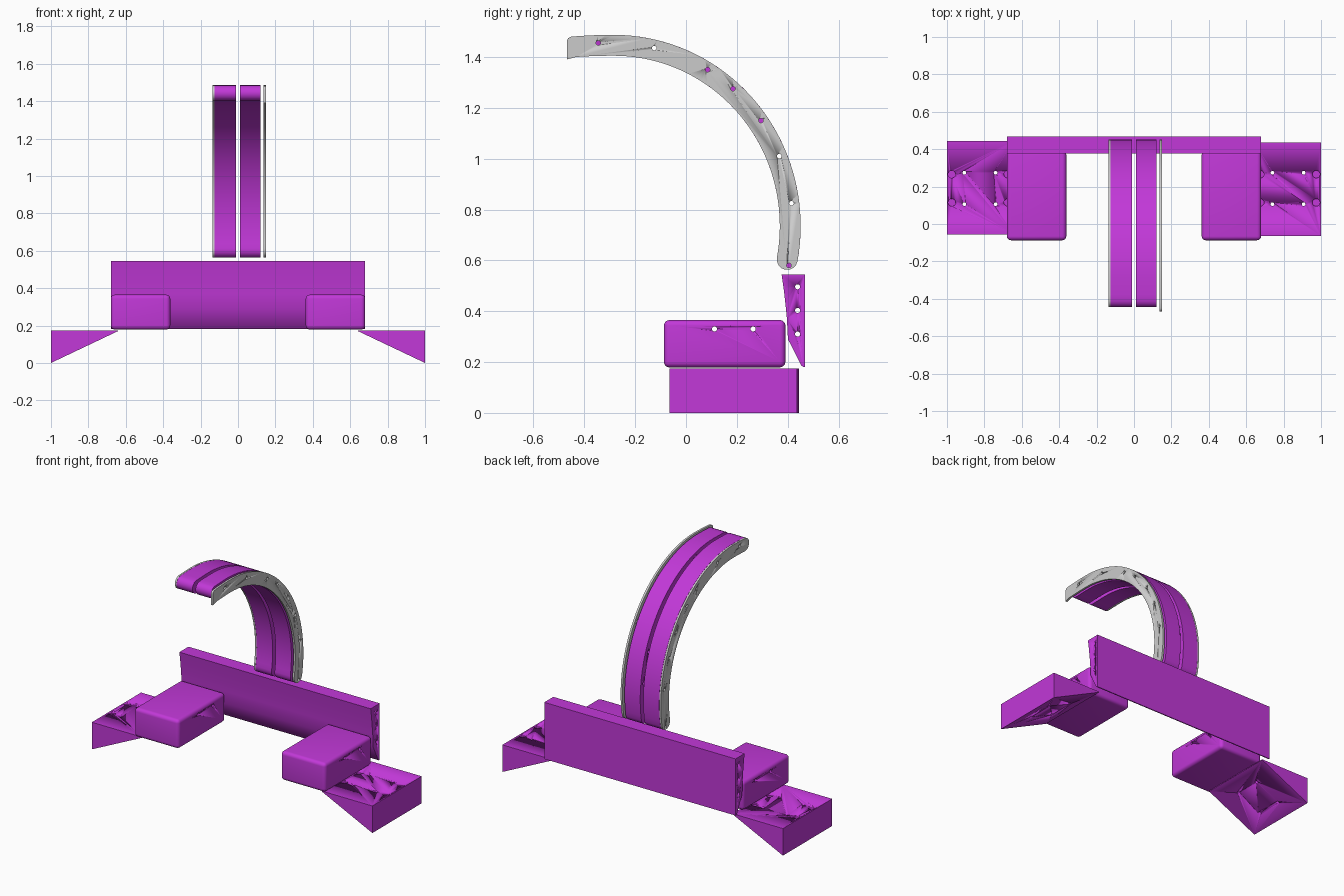
import bpy, bmesh
from math import sin, cos, pi, radians
from mathutils import Matrix, Vector

if "Cube" in bpy.data.objects:
    bpy.data.objects.remove(bpy.data.objects["Cube"])

purple = bpy.data.materials.new("purple")
purple.diffuse_color = (0.54, 0.04, 0.69, 1)
purple.use_nodes = True
purple.node_tree.nodes["Principled BSDF"].inputs["Base Color"].default_value = purple.diffuse_color


def add_object(name, bm, mat=None, angle=30):
    bmesh.ops.recalc_face_normals(bm, faces=bm.faces[:])
    me = bpy.data.meshes.new(name)
    bm.to_mesh(me)
    bm.free()
    ob = bpy.data.objects.new(name, me)
    bpy.context.collection.objects.link(ob)
    if mat:
        me.materials.append(mat)
    bpy.ops.object.select_all(action='DESELECT')
    ob.select_set(True)
    bpy.context.view_layer.objects.active = ob
    bpy.ops.object.shade_smooth_by_angle(angle=radians(angle))
    return ob


def extrude(points, direction):
    """Extrude a closed outline along a vector."""
    bm = bmesh.new()
    f = bm.faces.new([bm.verts.new(p) for p in points])
    r = bmesh.ops.extrude_face_region(bm, geom=[f], use_keep_orig=True)
    verts = [g for g in r["geom"] if isinstance(g, bmesh.types.BMVert)]
    bmesh.ops.translate(bm, verts=verts, vec=direction)
    return bm


def drill(ob, holes):
    """holes: (centre, radius, length, axis) cylinders cut from ob."""
    bm = bmesh.new()
    for c, r, length, axis in holes:
        rot = Matrix.Rotation(pi / 2, 4, 'Y') if axis == 'X' else Matrix()
        bmesh.ops.create_cone(bm, cap_ends=True, segments=20, radius1=r, radius2=r,
                              depth=length, matrix=Matrix.Translation(c) @ rot)
    cutter = add_object("hole_cutter", bm)
    cutter.hide_render = True
    mod = ob.modifiers.new("holes", 'BOOLEAN')
    mod.object = cutter
    mod.solver = 'EXACT'
    bpy.context.view_layer.objects.active = ob
    bpy.ops.object.modifier_apply(modifier=mod.name)
    bpy.data.objects.remove(cutter)


# Arch side profile: band of constant width along a slightly flattened arc
CY, CZ, HALF = -0.285, 0.735, 0.041


def arc(t, off=0):
    a = radians(t)
    r = 0.695 + 0.016 * sin(a) ** 2 + 0.25 * max(0, a - pi / 2) ** 2 + off
    return (CY + r * cos(a), CZ + r * sin(a))


def cap(t, start):
    """Half-circle end cap points at arc angle t."""
    y, z = arc(t)
    return [(y + HALF * cos(radians(start + k * 22.5)), z + HALF * sin(radians(start + k * 22.5)))
            for k in range(1, 8)]


def arch_outline(t1, end):
    t0, n = -10.9, 44
    ts = [t0 + (t1 - t0) * i / n for i in range(n + 1)]
    return ([arc(t, HALF) for t in ts] + end + [arc(t, -HALF) for t in reversed(ts)]
            + cap(t0, t0 + 180))


round_arch = arch_outline(99.6, cap(99.6, 99.6))
square_arch = arch_outline(102.5, [(-0.456, 1.478), (-0.463, 1.474), (-0.468, 1.466), (-0.469, 1.458),
                                   (-0.469, 1.39)])
through = [(-0.125, 1.435), (0.367, 1.01), (0.415, 0.825)]
plate_only = [(-0.345, 1.455), (0.085, 1.35), (0.185, 1.275), (0.295, 1.15), (0.405, 0.58)]

for name, outline, x0, x1, mat, holes in (
        ("arch_plate_left", round_arch, -0.137, -0.126, None, through + plate_only),
        ("arch_strip_left", round_arch, -0.125, -0.012, purple, through),
        ("arch_strip_right", round_arch, 0.01, 0.121, purple, through),
        ("arch_plate_right", square_arch, 0.136, 0.149, None, through + plate_only)):
    ob = add_object(name, extrude([(x0, y, z) for y, z in outline], (x1 - x0, 0, 0)), mat)
    drill(ob, [(Vector(((x0 + x1) / 2, y, z)), 0.009, 0.3, 'X') for y, z in holes])

# Cross bar with concave front face
bar_profile = [(0.468, 0.545), (0.376, 0.545), (0.384, 0.49), (0.391, 0.43), (0.397, 0.37),
               (0.401, 0.29), (0.453, 0.187), (0.461, 0.181), (0.468, 0.181)]
bar = add_object("cross_bar", extrude([(-0.68, y, z) for y, z in bar_profile], (1.36, 0, 0)), purple)
drill(bar, [(Vector((0, 0.439, z)), 0.01, 3, 'X') for z in (0.31, 0.403, 0.496)])

for side, s in (("left", -1), ("right", 1)):
    # Rounded block
    bm = bmesh.new()
    bmesh.ops.create_cube(bm, size=1, matrix=Matrix.Translation((s * 0.521, 0.152, 0.272))
                          @ Matrix.Diagonal((0.318, 0.478, 0.186, 1)))
    bmesh.ops.bevel(bm, geom=bm.edges[:], offset=0.022, segments=5, profile=0.5, affect='EDGES')
    block = add_object("block_" + side, bm, purple, 35)
    drill(block, [(Vector((s * 0.52, y, 0.33)), 0.01, 1, 'X') for y in (0.112, 0.264)])

    # Wedge foot with screw holes and shallow round recesses
    y0 = -0.064 if s > 0 else -0.056
    tri = [(s * 0.642, y0, 0.174), (s, y0, 0.174), (s, y0, 0), (s * 0.642, y0, 0.17)]
    foot = add_object("wedge_foot_" + side, extrude(tri, (0, 0.5, 0)), purple)
    drill(foot, [(Vector((s * x, y, 0.1)), 0.01, 1, 'Z') for x in (0.74, 0.907) for y in (0.106, 0.274)]
          + [(Vector((s * x, y, 0.179)), 0.02, 0.03, 'Z') for x in (0.675, 0.974) for y in (0.115, 0.266)])
